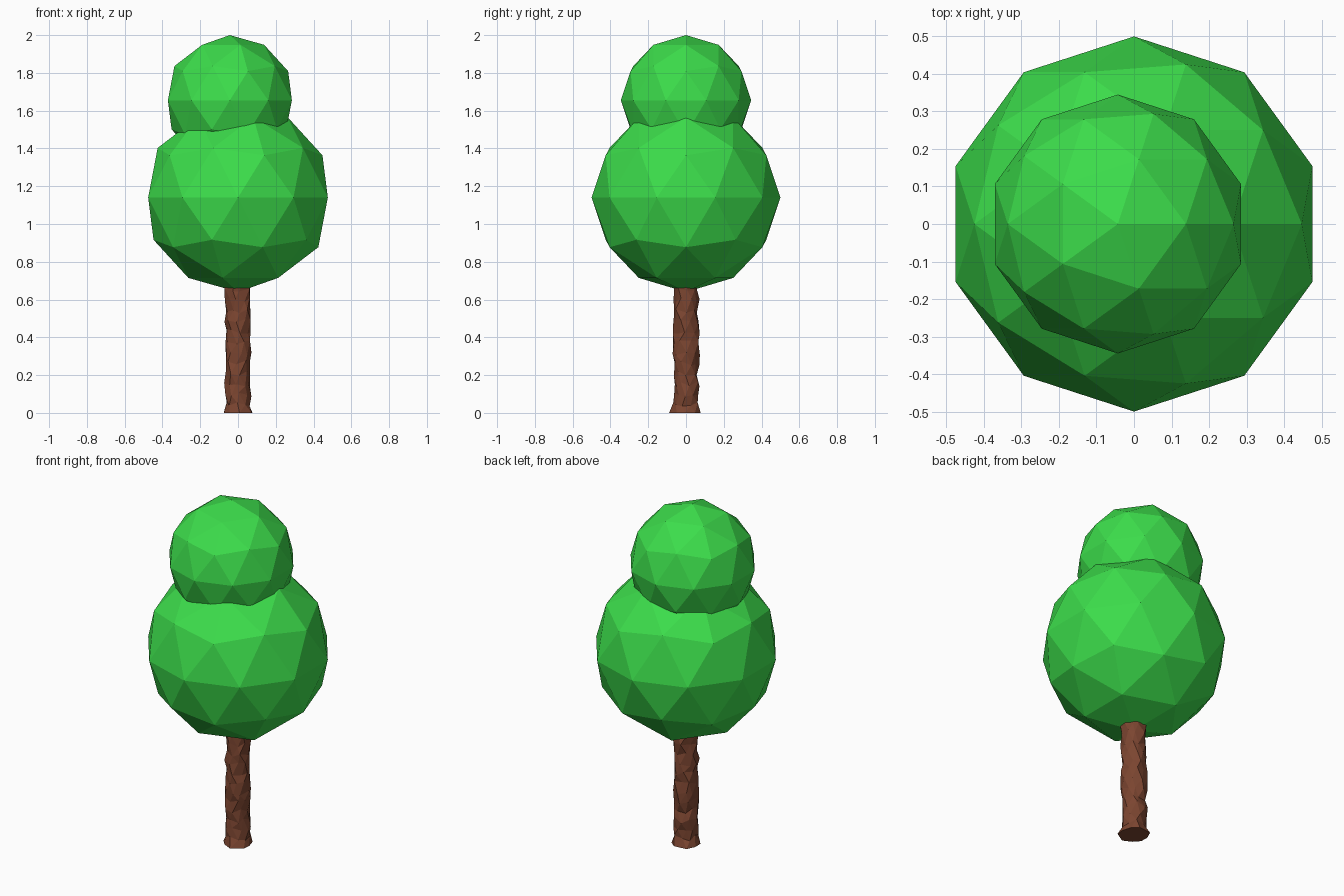
import bpy
import bmesh
import math
import random

cube = bpy.data.objects.get("Cube")
if cube:
    bpy.data.objects.remove(cube, do_unlink=True)

random.seed(4)


def make_material(name, rgb):
    mat = bpy.data.materials.new(name)
    mat.use_nodes = True
    colour = (*rgb, 1.0)
    mat.diffuse_color = colour
    mat.node_tree.nodes["Principled BSDF"].inputs["Base Color"].default_value = colour
    return mat


leaf_green = make_material("leaf green", (0.045, 0.72, 0.07))
bark_brown = make_material("bark brown", (0.2, 0.06, 0.03))


def foliage(name, location, radius):
    bpy.ops.mesh.primitive_ico_sphere_add(subdivisions=2, radius=radius, location=location)
    ball = bpy.context.object
    ball.name = name
    ball.data.materials.append(leaf_green)
    return ball


# Two faceted balls of leaves, the small one set a little to the side
foliage("lower_foliage", (0, 0, 1.14), 0.5)
foliage("upper_foliage", (-0.043, 0, 1.655), 0.345)

# Trunk: stacked rings with rough, jittered bark and a flared foot
SIDES = 9
heights = [0, 0.045] + [0.1 + 0.055 * i for i in range(12)]
bm = bmesh.new()
rings = []
for level, z in enumerate(heights):
    radius = 0.083 if level == 0 else 0.066
    ring = []
    for side in range(SIDES):
        angle = 2 * math.pi * (side + 0.5 * (level % 2) + random.uniform(-0.2, 0.2)) / SIDES
        r = radius + random.uniform(-0.008, 0.008)
        dz = random.uniform(-0.014, 0.014) if level else 0
        ring.append(bm.verts.new((r * math.cos(angle), r * math.sin(angle), z + dz)))
    rings.append(ring)

# Triangles between staggered rings
for level in range(len(rings) - 1):
    low, high = rings[level], rings[level + 1]
    for i in range(SIDES):
        j = (i + 1) % SIDES
        if level % 2 == 0:
            bm.faces.new((low[i], low[j], high[i]))
            bm.faces.new((low[j], high[j], high[i]))
        else:
            bm.faces.new((low[i], low[j], high[j]))
            bm.faces.new((low[i], high[j], high[i]))
bm.faces.new(list(reversed(rings[0])))
bm.faces.new(rings[-1])
bmesh.ops.recalc_face_normals(bm, faces=bm.faces)

mesh = bpy.data.meshes.new("trunk")
bm.to_mesh(mesh)
bm.free()
mesh.materials.append(bark_brown)
trunk = bpy.data.objects.new("trunk", mesh)
bpy.context.collection.objects.link(trunk)
